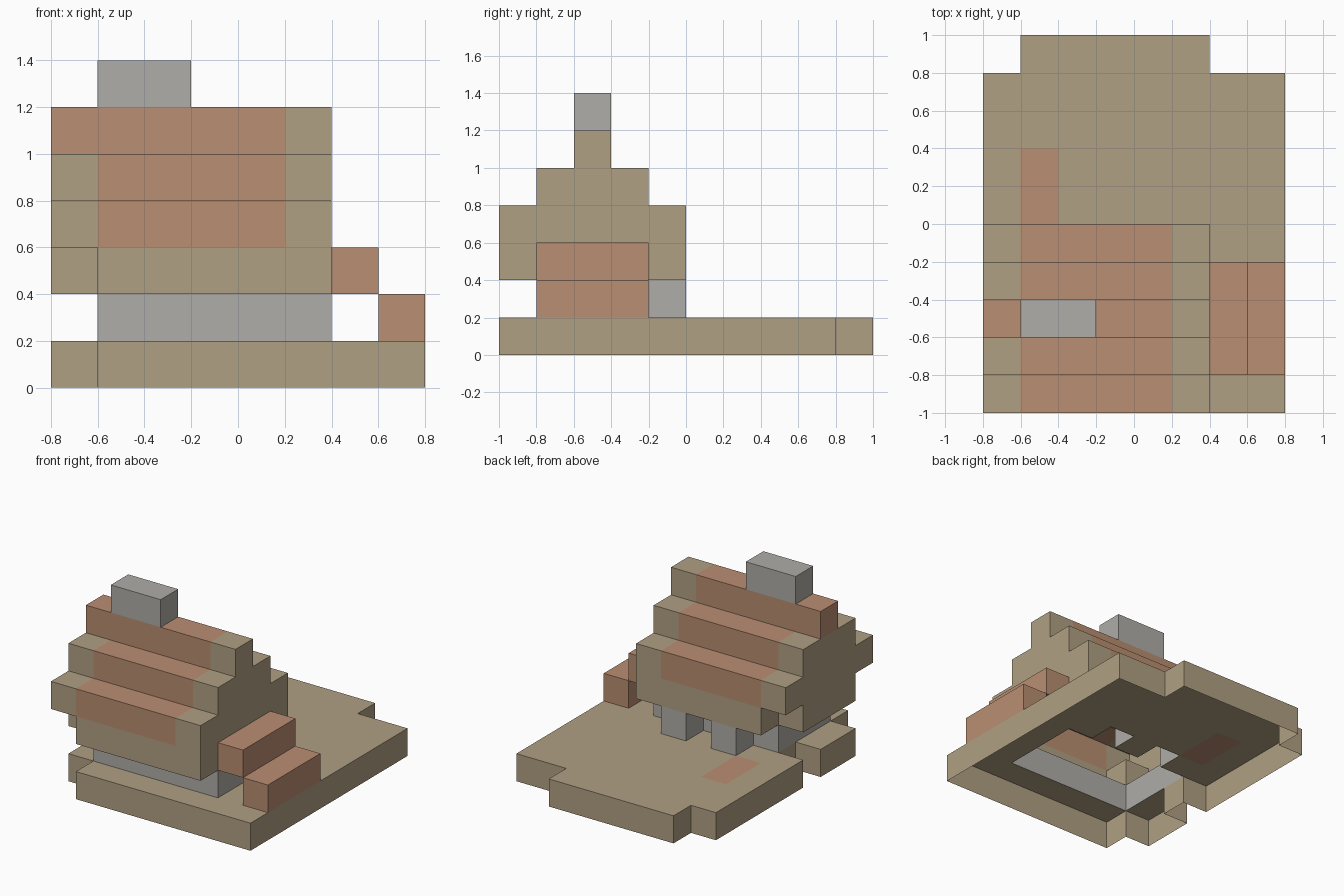
import bpy, bmesh, math
from mathutils import Vector

if "Cube" in bpy.data.objects:
    bpy.data.objects.remove(bpy.data.objects["Cube"])

S = 0.2                       # size of one block
ORIGIN = Vector((-0.8, -1.0, 0.0))


def material(name, rgb):
    m = bpy.data.materials.new(name)
    m.diffuse_color = (*rgb, 1.0)
    m.use_nodes = True
    m.node_tree.nodes["Principled BSDF"].inputs["Base Color"].default_value = m.diffuse_color
    return m


MATS = [material("tan", (0.434, 0.352, 0.227)),
        material("terracotta", (0.491, 0.271, 0.168)),
        material("stone_grey", (0.429, 0.418, 0.392))]
TAN, TERRACOTTA, GREY = range(3)


def block(x, y, z):
    """Cells of a box given as (start, end) index ranges."""
    return {(i, j, k) for i in range(*x) for j in range(*y) for k in range(*z)}


# Ground slab with a stepped outline and a gap beside the doorway
ground = block((0, 8), (0, 9), (0, 1)) | block((1, 6), (9, 10), (0, 1))
ground -= {(0, 0, 0), (0, 3, 0)}

# Low stone walls and two rear posts
walls = block((1, 6), (1, 4), (1, 2))
posts = {(2, 4, 1), (4, 4, 1)}

# House body and stepped roof
body = block((1, 6), (0, 5), (2, 3)) | block((0, 1), (1, 4), (2, 3))
roof = set()
for n in range(3):
    roof |= block((0, 6), (n, 5 - n), (3 + n, 4 + n))
chimney = block((1, 3), (2, 3), (6, 7))

# Floating side steps
upper_step = block((6, 7), (1, 4), (2, 3))
lower_step = block((7, 8), (1, 4), (1, 2))


def ground_colour(c, d):
    return TERRACOTTA if d[2] > 0 and c[0] == 1 and c[1] in (5, 6) else TAN


def roof_colour(c, d):
    first = 0 if c[2] == 5 else 1         # the ridge is tiled to its left end
    return TERRACOTTA if first <= c[0] < 5 else TAN


def plain(index):
    return lambda c, d: index


PARTS = {
    "ground_slab": (ground, ground_colour),
    "stone_walls": (walls, plain(GREY)),
    "rear_posts": (posts, plain(GREY)),
    "house_body": (body, plain(TAN)),
    "stepped_roof": (roof, roof_colour),
    "chimney": (chimney, plain(GREY)),
    "upper_step": (upper_step, plain(TERRACOTTA)),
    "lower_step": (lower_step, plain(TERRACOTTA)),
}
FILLED = set().union(*(cells for cells, _ in PARTS.values()))


def build(name, cells, colour):
    """Skin the cells, leaving out faces shared with a neighbour."""
    bm = bmesh.new()
    for c in sorted(cells):
        for axis in range(3):
            for side in (-1, 1):
                d = [0, 0, 0]
                d[axis] = side
                near = tuple(a + b for a, b in zip(c, d))
                if near in FILLED or near[2] < 0:   # open underneath
                    continue
                u, v = Vector(), Vector()
                u[(axis + 1) % 3] = v[(axis + 2) % 3] = 0.5
                mid = Vector(c) + Vector((0.5, 0.5, 0.5)) + Vector(d) * 0.5
                ring = [mid - u - v, mid + u - v, mid + u + v, mid - u + v]
                if side < 0:
                    ring.reverse()
                f = bm.faces.new([bm.verts.new(ORIGIN + p * S) for p in ring])
                f.material_index = colour(c, d)
    bmesh.ops.remove_doubles(bm, verts=bm.verts, dist=0.001)
    bmesh.ops.dissolve_limit(bm, angle_limit=math.radians(1), verts=bm.verts,
                             edges=bm.edges, delimit={'MATERIAL'})
    mesh = bpy.data.meshes.new(name)
    bm.to_mesh(mesh)
    bm.free()
    for m in MATS:
        mesh.materials.append(m)
    bpy.context.collection.objects.link(bpy.data.objects.new(name, mesh))


for part, (cells, colour) in PARTS.items():
    build(part, cells, colour)
